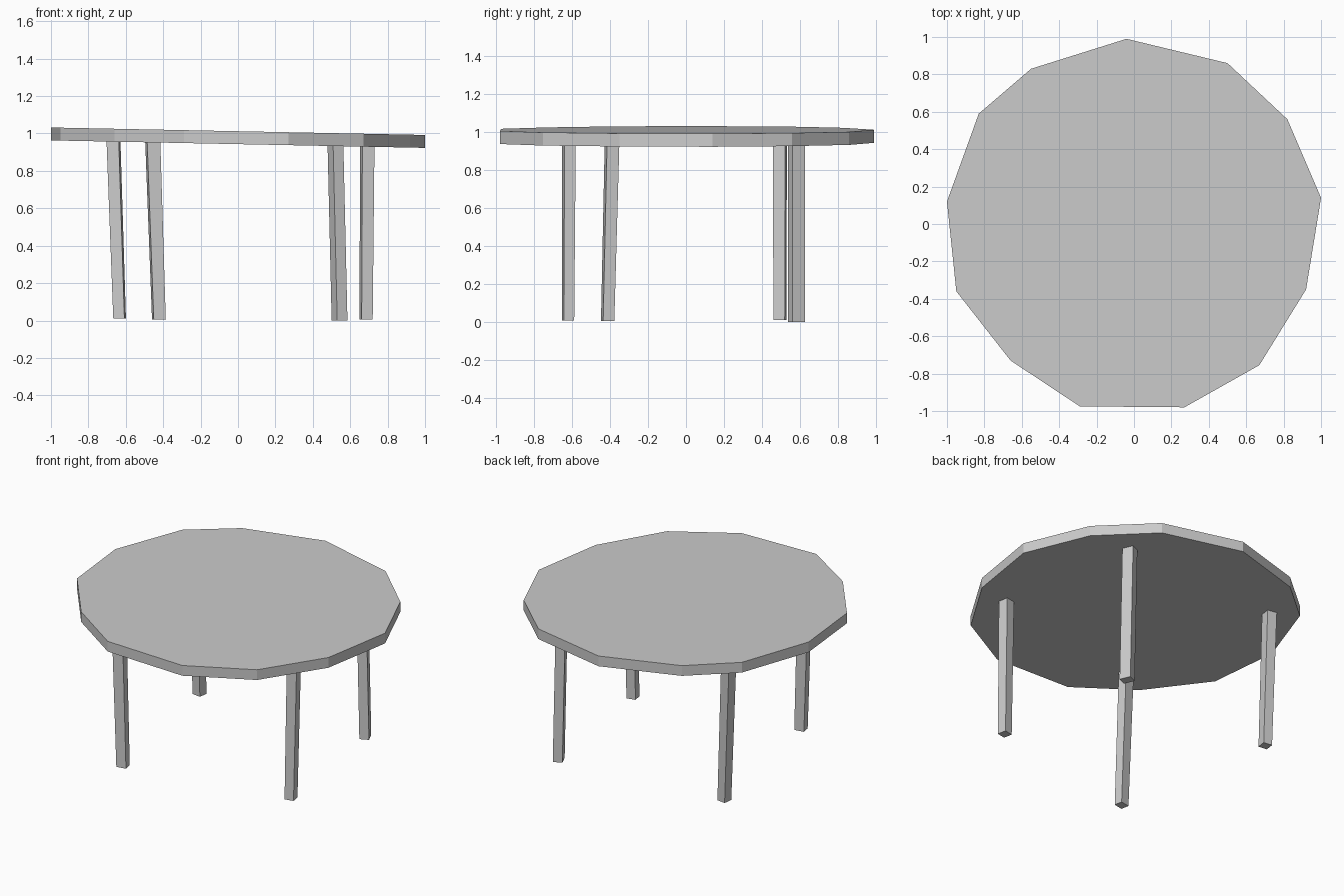
import bpy
from math import cos, sin, radians

if "Cube" in bpy.data.objects:
    bpy.data.objects.remove(bpy.data.objects["Cube"])


def make_object(name, verts, faces):
    mesh = bpy.data.meshes.new(name)
    mesh.from_pydata(verts, [], faces)
    mesh.update()
    obj = bpy.data.objects.new(name, mesh)
    bpy.context.collection.objects.link(obj)
    return obj


def loft(name, lower, upper):
    """Closed solid between two matching counter-clockwise rings."""
    n = len(lower)
    sides = [(i, (i + 1) % n, n + (i + 1) % n, n + i) for i in range(n)]
    caps = [tuple(reversed(range(n))), tuple(range(n, 2 * n))]
    return make_object(name, lower + upper, sides + caps)


# Tabletop: irregular 13-sided slab, sinking slightly towards +x
outline = [(1.0, 0.14), (0.82, 0.56), (0.50, 0.86), (-0.04, 0.99),
           (-0.55, 0.83), (-0.83, 0.59), (-1.0, 0.12), (-0.95, -0.36),
           (-0.66, -0.73), (-0.29, -0.975), (0.27, -0.98), (0.67, -0.755),
           (0.92, -0.35)]


def underside(x):
    return 0.943 - 0.02 * x


loft("tabletop",
     [(x, y, underside(x)) for x, y in outline],
     [(x, y, underside(x) + 0.069) for x, y in outline])


# Legs: slightly twisted, leaning and widening towards the top
def leg(name, foot, lean, size, turn, z0, taper=1.1):
    a = radians(turn)

    def ring(cx, cy, s, top):
        pts = []
        for u, v in ((-1, -1), (1, -1), (1, 1), (-1, 1)):
            dx, dy = u * size[0] * s / 2, v * size[1] * s / 2
            x = cx + dx * cos(a) - dy * sin(a)
            y = cy + dx * sin(a) + dy * cos(a)
            pts.append((x, y, underside(x) + 0.01 if top else z0))
        return pts

    loft(name, ring(*foot, 1, False),
         ring(foot[0] + lean[0], foot[1] + lean[1], taper, True))


leg("back_left_leg", (-0.633, 0.495), (-0.033, 0.0), (0.06, 0.06), -8, 0.01)
leg("front_left_leg", (-0.423, -0.622), (-0.033, 0.005), (0.065, 0.055), 10, 0.006)
leg("back_right_leg", (0.543, 0.582), (-0.022, 0.0), (0.06, 0.073), 24, 0.0, 1.0)
leg("front_right_leg", (0.685, -0.413), (0.006, 0.023), (0.06, 0.06), 11, 0.005)
